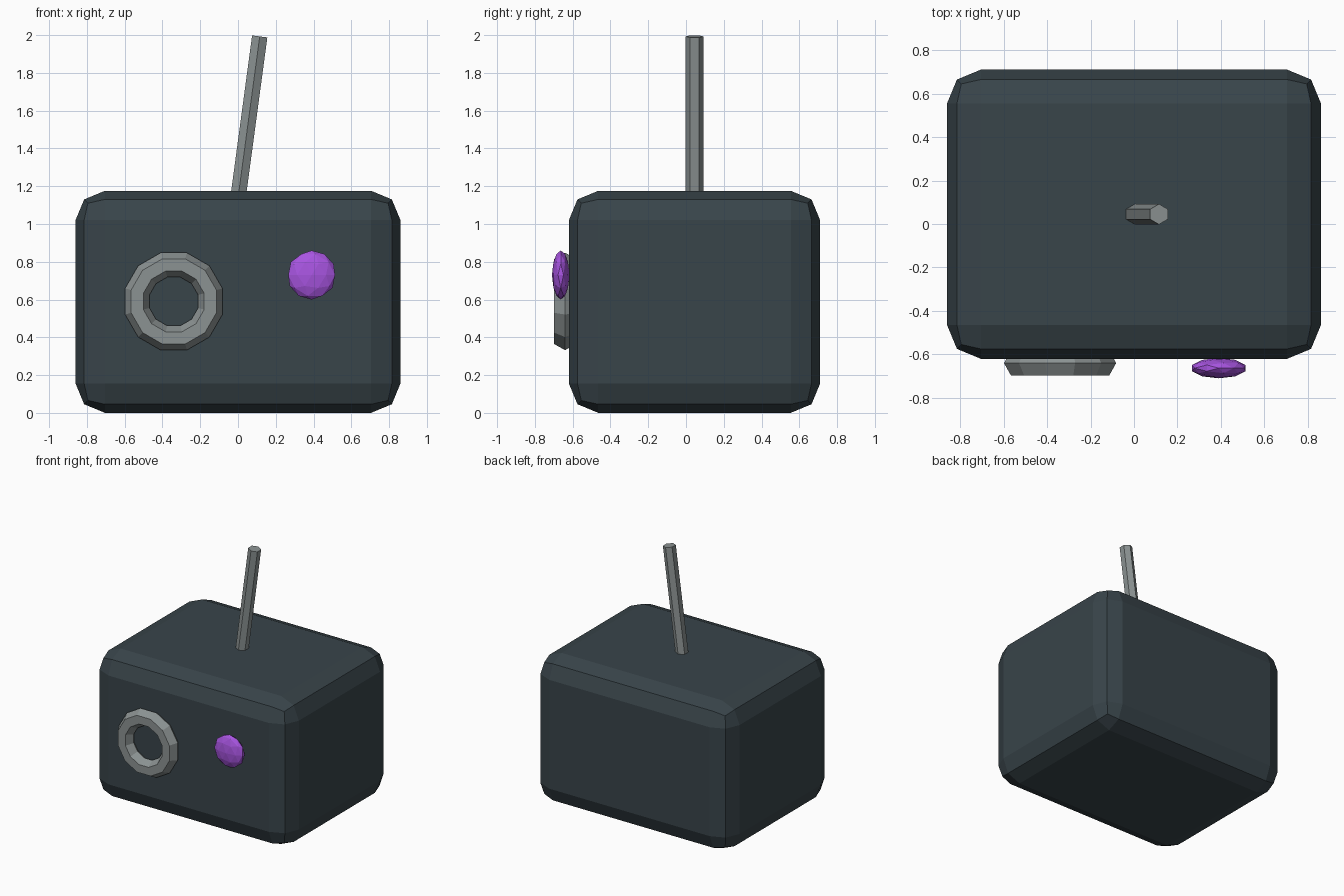
import bpy
import math
from mathutils import Vector

cube = bpy.data.objects.get("Cube")
if cube:
    bpy.data.objects.remove(cube, do_unlink=True)


def material(name, colour):
    mat = bpy.data.materials.new(name)
    mat.use_nodes = True
    rgba = (*colour, 1)
    mat.diffuse_color = rgba
    mat.node_tree.nodes["Principled BSDF"].inputs["Base Color"].default_value = rgba
    return mat


def finish(name, mat):
    obj = bpy.context.object
    obj.name = name
    obj.data.materials.append(mat)
    return obj


slate = material("dark slate", (0.04, 0.058, 0.068))
grey = material("metal grey", (0.26, 0.29, 0.29))
purple = material("purple", (0.39, 0.09, 0.75))

# Rounded box body
bpy.ops.mesh.primitive_cube_add(size=1, location=(0, 0.045, 0.588))
body = finish("body", slate)
body.dimensions = (1.72, 1.33, 1.175)
bpy.ops.object.transform_apply(location=False, rotation=False, scale=True)
bevel = body.modifiers.new("rounded edges", "BEVEL")
bevel.width = 0.155
bevel.segments = 2

# Dial ring, half sunk into the front
bpy.ops.mesh.primitive_torus_add(
    major_radius=0.2, minor_radius=0.067, major_segments=12, minor_segments=6,
    location=(-0.34, -0.64, 0.59),
    rotation=(math.radians(90), math.radians(15), 0))
finish("dial_ring", grey)

# Flattened button
bpy.ops.mesh.primitive_ico_sphere_add(
    subdivisions=2, radius=0.13, location=(0.39, -0.663, 0.73))
button = finish("button", purple)
button.scale.y = 0.36

# Leaning antenna
base, tip = Vector((-0.005, 0.045, 1.1)), Vector((0.115, 0.045, 1.993))
bpy.ops.mesh.primitive_cylinder_add(
    vertices=6, radius=0.047, depth=(tip - base).length,
    location=(base + tip) / 2,
    rotation=(0, math.atan2(tip.x - base.x, tip.z - base.z), 0))
finish("antenna", grey)
